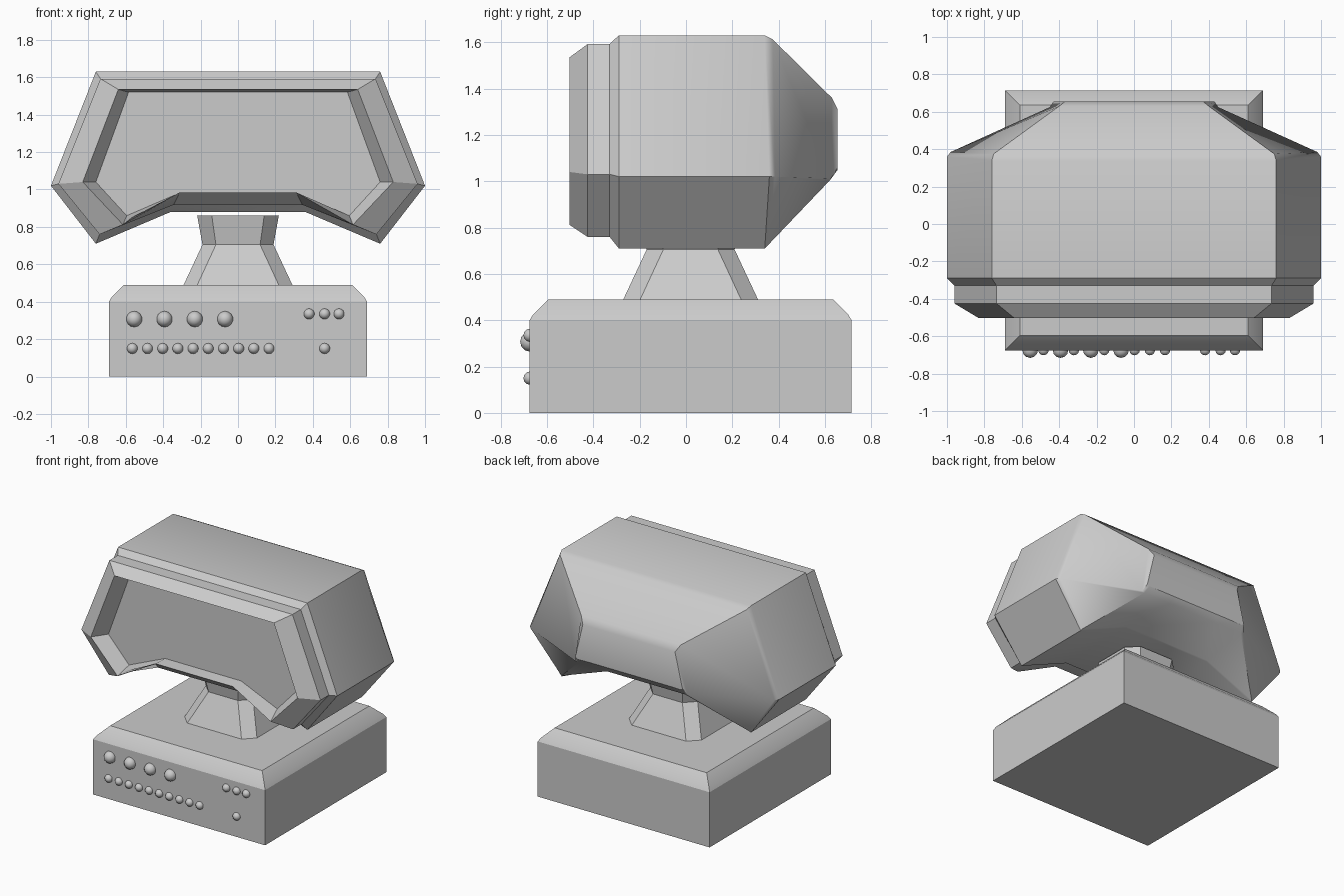
import bpy, bmesh, math
from mathutils import Matrix

if "Cube" in bpy.data.objects:
    bpy.data.objects.remove(bpy.data.objects["Cube"])


def make_object(name, bm, smooth=None):
    bmesh.ops.recalc_face_normals(bm, faces=bm.faces[:])
    mesh = bpy.data.meshes.new(name)
    bm.to_mesh(mesh)
    bm.free()
    ob = bpy.data.objects.new(name, mesh)
    bpy.context.collection.objects.link(ob)
    if smooth:
        bpy.ops.object.select_all(action='DESELECT')
        ob.select_set(True)
        bpy.context.view_layer.objects.active = ob
        bpy.ops.object.shade_smooth_by_angle(angle=math.radians(smooth))
    return ob


def loft(name, rings, smooth=None):
    """Skin equal-length rings of points and cap both ends."""
    bm = bmesh.new()
    loops = [[bm.verts.new(p) for p in ring] for ring in rings]
    n = len(loops[0])
    for a, b in zip(loops, loops[1:]):
        for i in range(n):
            j = (i + 1) % n
            bm.faces.new((a[i], a[j], b[j], b[i]))
    bm.faces.new(loops[0])
    bm.faces.new(loops[-1])
    return make_object(name, bm, smooth)


def visor(y, half):
    """Mirror a half outline (x, z) about x = 0; y is one depth or one per point."""
    ys = y if isinstance(y, (list, tuple)) else [y] * len(half)
    right = [(x, d, z) for (x, z), d in zip(half, ys)]
    return right + [(-x, d, z) for x, d, z in reversed(right)]


def rect(hx, hy, cy, z):
    return [(sx * hx, cy + sy * hy, z) for sx, sy in ((-1, -1), (1, -1), (1, 1), (-1, 1))]


def octagon(h, c, z, cy=0.02):
    pts = [(h, -c), (h, c), (c, h), (-c, h), (-h, c), (-h, -c), (-c, -h), (c, -h)]
    return [(x, y + cy, z) for x, y in pts]


# Base with chamfered top
loft("base", [rect(0.69, 0.695, 0.02, 0), rect(0.69, 0.695, 0.02, 0.40),
              rect(0.675, 0.68, 0.02, 0.425), rect(0.61, 0.615, 0.02, 0.49)], 20)

# Neck, waisted with cut corners
loft("neck", [octagon(0.293, 0.22, 0.485), octagon(0.19, 0.118, 0.705),
              octagon(0.218, 0.14, 0.86)])

# Monitor head: outlines run top corner, side corner, lower corner, arch
hull = [(0.76, 1.63), (1.0, 1.02), (0.76, 0.71), (0.36, 0.88)]
frame = [(0.735, 1.592), (0.96, 1.03), (0.74, 0.76), (0.345, 0.918)]
rim = [(0.64, 1.535), (0.83, 1.04), (0.615, 0.812), (0.31, 0.985)]
screen = [(0.585, 1.52), (0.76, 1.04), (0.595, 0.86), (0.305, 0.985)]
shoulder = [(0.75, 1.612), (0.98, 1.02), (0.755, 0.72), (0.36, 0.885)]
back_edge = [(0.40, 1.36), (0.45, 1.012), (0.43, 1.005), (0.20, 1.005)]
back_cap = [(0.37, 1.31), (0.43, 1.06), (0.41, 1.05), (0.20, 1.05)]
loft("monitor_head", [
    visor(-0.40, screen), visor(-0.503, rim), visor(-0.425, frame), visor(-0.33, frame),
    visor(-0.29, hull), visor([0.34, 0.36, 0.34, 0.34], hull),
    visor([0.375, 0.385, 0.35, 0.35], shoulder),
    visor([0.63, 0.625, 0.622, 0.622], back_edge), visor(0.655, back_cap)], 32)


# Control buttons on the base front
def buttons(name, xs, z, r):
    for i, x in enumerate(xs):
        bm = bmesh.new()
        m = Matrix.Translation((x, -0.673, z)) @ Matrix.Rotation(math.pi / 2, 4, 'X')
        bmesh.ops.create_uvsphere(bm, u_segments=14, v_segments=6, radius=r, matrix=m)
        make_object(f"{name}_{i + 1}", bm, 60)


buttons("large_knob", [-0.555 + 0.162 * i for i in range(4)], 0.307, 0.043)
buttons("row_button", [-0.565 + 0.0812 * i for i in range(10)], 0.15, 0.029)
buttons("upper_button", [0.38, 0.463, 0.54], 0.335, 0.029)
buttons("power_button", [0.463], 0.15, 0.029)
